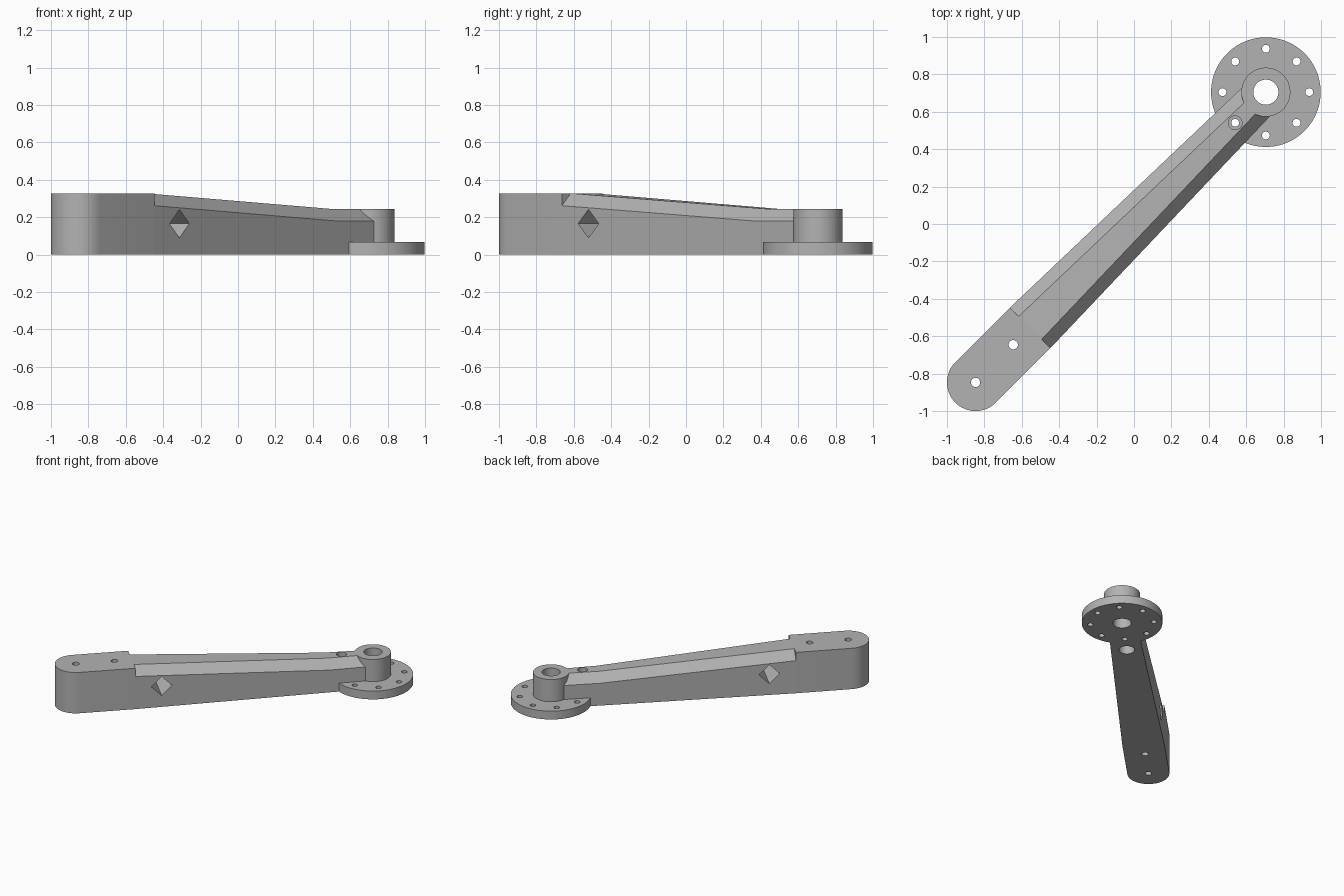
import bpy, bmesh, math
from mathutils import Matrix, Vector

cube = bpy.data.objects.get("Cube")
if cube:
    bpy.data.objects.remove(cube, do_unlink=True)

grey = bpy.data.materials.new("light_grey")
grey.use_nodes = True
COLOR = (0.45, 0.45, 0.45, 1)
grey.diffuse_color = COLOR
grey.node_tree.nodes["Principled BSDF"].inputs["Base Color"].default_value = COLOR

# Arm runs along local x, then everything turns 45 degrees
TURN = Matrix.Rotation(math.radians(45), 4, 'Z')
HUB, TIP, STEP = 0.997, -1.198, -0.785
TIP_R, TOP, LOW = 0.153, 0.328, 0.245
FLANGE_H, BOLT_R = 0.067, 0.232


def make(name, bm):
    bmesh.ops.recalc_face_normals(bm, faces=bm.faces)
    mesh = bpy.data.meshes.new(name)
    bm.to_mesh(mesh)
    bm.free()
    mesh.materials.append(grey)
    obj = bpy.data.objects.new(name, mesh)
    bpy.context.collection.objects.link(obj)
    return obj


def cylinder(name, x, y, r, z0, z1, sides=64):
    bm = bmesh.new()
    bmesh.ops.create_cone(bm, cap_ends=True, segments=sides, radius1=r, radius2=r, depth=z1 - z0,
                          matrix=Matrix.Translation((x, y, (z0 + z1) / 2)))
    return make(name, bm)


def loft(name, sections):
    bm = bmesh.new()
    rings = [[bm.verts.new(p) for p in s] for s in sections]
    bm.faces.new(rings[0])
    bm.faces.new(rings[-1])
    for a, b in zip(rings, rings[1:]):
        for i in range(len(a)):
            j = (i + 1) % len(a)
            bm.faces.new((a[i], a[j], b[j], b[i]))
    return make(name, bm)


def cut(obj, cutters):
    bpy.context.view_layer.objects.active = obj
    for c in cutters:
        mod = obj.modifiers.new("cut", 'BOOLEAN')
        mod.operation, mod.solver, mod.object = 'DIFFERENCE', 'EXACT', c
        bpy.ops.object.modifier_apply(modifier=mod.name)


# Rounded mounting end
arc = [math.pi / 2 + math.pi * i / 32 for i in range(33)]
outline = [(TIP + TIP_R * math.cos(a), TIP_R * math.sin(a)) for a in arc]
outline += [(STEP, -TIP_R), (STEP, TIP_R)]
mounting_end = loft("mounting_end", [[(x, y, z) for x, y in outline] for z in (0, TOP)])


# Tapered beam with chamfered top edges
def section(x, h):
    t = (x - STEP) / (0.925 - STEP)
    w, c = TIP_R + (0.107 - TIP_R) * t, 0.066
    half = [(w, 0), (w, h - c), (w - c, h)]
    return [(x, y, z) for y, z in half] + [(x, -y, z) for y, z in reversed(half)]


arm_beam = loft("arm_beam", [section(STEP, TOP), section(0.65, LOW), section(0.925, LOW)])

# Hub
flange = cylinder("flange", HUB, 0, 0.293, 0, FLANGE_H, 96)
boss = cylinder("boss", HUB, 0, 0.131, 0, LOW)

# Cutters
bore = cylinder("bore_cutter", HUB, 0, 0.067, -0.1, 0.5)
bolts = [cylinder("bolt_cutter", HUB + BOLT_R * math.cos(k * math.pi / 4),
                  BOLT_R * math.sin(k * math.pi / 4), 0.021, -0.1, 0.5, 24) for k in range(8)]
counterbore = cylinder("counterbore_cutter", HUB - BOLT_R, 0, 0.037, FLANGE_H, 0.5, 32)
mounts = [cylinder("mount_cutter", x, 0, 0.025, -0.1, 0.5, 24) for x in (TIP, -0.913)]
pocket = cylinder("pocket_cutter", 0.607, 0, 0.057, -0.1, 0.14, 32)
d = 0.076
diamond = loft("diamond_cutter", [[(-0.59 + dx, y, 0.166 + dz) for dx, dz in
                                   ((d, 0), (0, d), (-d, 0), (0, -d))] for y in (-0.3, 0.3)])

cut(mounting_end, mounts)
cut(arm_beam, [diamond, pocket, bolts[4], counterbore])
cut(flange, [bore] + bolts)
cut(boss, [bore])
for c in [bore, counterbore, pocket, diamond] + bolts + mounts:
    bpy.data.objects.remove(c, do_unlink=True)

# Turn into place and shade
parts = [mounting_end, arm_beam, flange, boss]
for o in bpy.context.view_layer.objects:
    o.select_set(o in parts)
for o in parts:
    o.data.transform(TURN)
bpy.context.view_layer.objects.active = arm_beam
bpy.ops.object.shade_smooth_by_angle(angle=math.radians(30))
